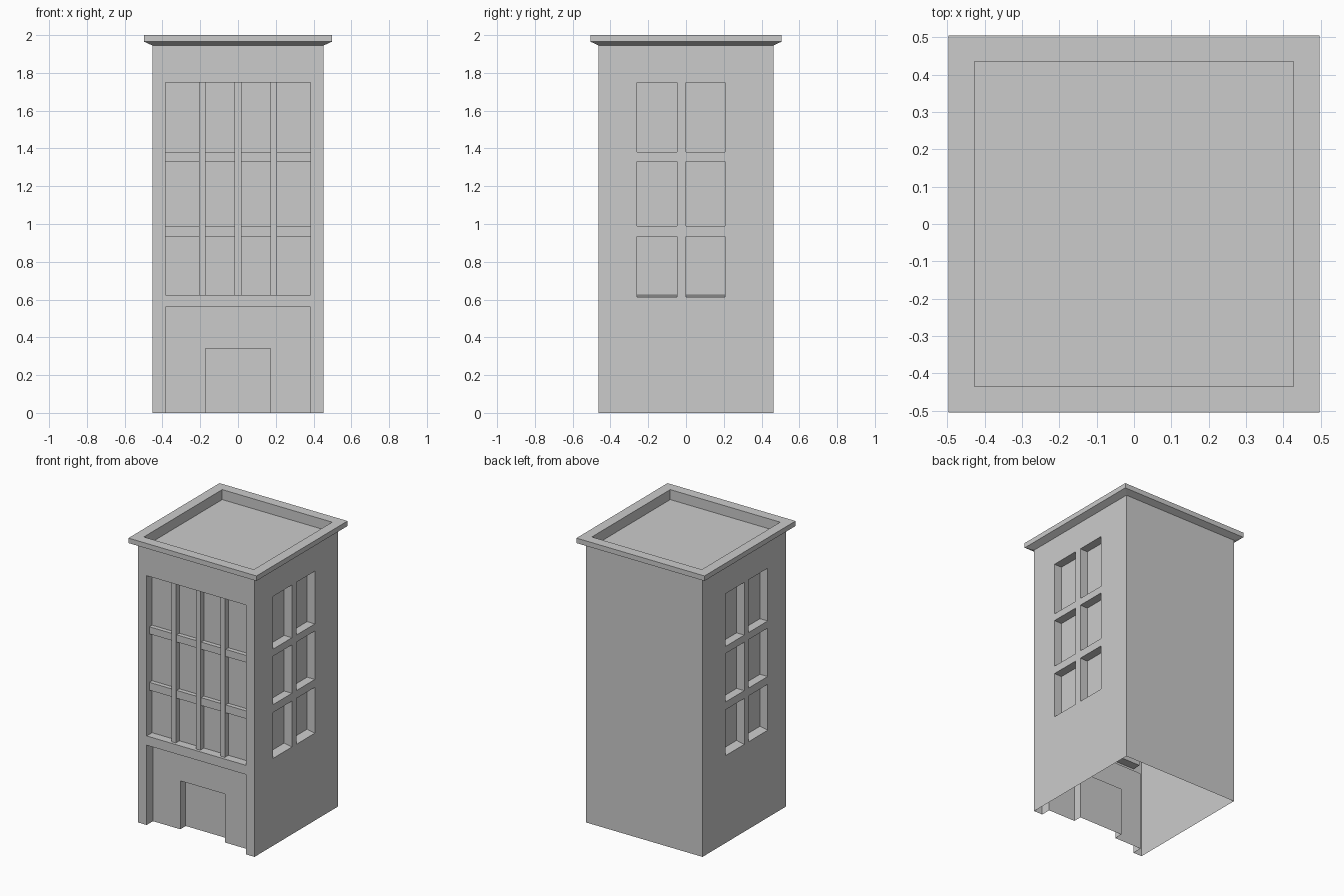
import bpy, bmesh
from mathutils import Matrix

if "Cube" in bpy.data.objects:
    bpy.data.objects.remove(bpy.data.objects["Cube"])

HX, HY, WALL_TOP = 0.4525, 0.463, 1.945
ROWS = [(0.625, 0.935), (0.99, 1.33), (1.38, 1.75)]


def make_object(name, bm):
    bmesh.ops.remove_doubles(bm, verts=bm.verts, dist=0.0005)
    mesh = bpy.data.meshes.new(name)
    bm.to_mesh(mesh)
    bm.free()
    obj = bpy.data.objects.new(name, mesh)
    bpy.context.collection.objects.link(obj)
    return obj


def relief_wall(name, half, place, rects, sill_drop=0.0):
    """Wall sheet with stepped recesses; rects are (u0, u1, v0, v1, depth), later ones win."""
    us = sorted({-half, half} | {u for r in rects for u in r[:2]})
    vs = sorted({0.0, WALL_TOP} | {v for r in rects for v in r[2:4]})

    def depth(i, j):
        u, v = (us[i] + us[i + 1]) / 2, (vs[j] + vs[j + 1]) / 2
        d = 0.0
        for u0, u1, v0, v1, rd in rects:
            if u0 < u < u1 and v0 < v < v1:
                d = rd
        return d

    bm = bmesh.new()

    def face(*pts):
        verts = []
        for u, v, d in pts:
            if d == 0 and v == ROWS[0][0]:
                v -= sill_drop      # sloped lower sill
            verts.append(bm.verts.new(place(u, v, d)))
        bm.faces.new(verts)

    for i in range(len(us) - 1):
        for j in range(len(vs) - 1):
            a, b, c, e = us[i], us[i + 1], vs[j], vs[j + 1]
            d = depth(i, j)
            face((a, c, d), (b, c, d), (b, e, d), (a, e, d))
            if i + 2 < len(us):
                n = depth(i + 1, j)
                if n != d:
                    face((b, c, d), (b, c, n), (b, e, n), (b, e, d))
            if j + 2 < len(vs):
                n = depth(i, j + 1)
                if n != d:
                    face((a, e, d), (b, e, d), (b, e, n), (a, e, n))
    return make_object(name, bm)


# front wall: storefront, door, window bay, horizontal bars, proud mullions
front = [(-0.385, 0.385, 0.0, 0.56, 0.07),
         (-0.173, 0.173, 0.0, 0.34, 0.13),
         (-0.385, 0.385, 0.625, 1.75, 0.06)]
front += [(-0.385, 0.385, lo[1], hi[0], 0.03) for lo, hi in zip(ROWS, ROWS[1:])]
front += [(x - 0.0175, x + 0.0175, 0.625, 1.75, 0.02) for x in (-0.19, 0.0, 0.19)]
relief_wall("front_wall", HX, lambda u, v, d: (u, -HY + d, v), front)

# side walls with two columns of windows, mirrored left to right
side = [(y0, y1, z0, z1, 0.06) for y0, y1 in ((-0.26, -0.048), (0.0, 0.206)) for z0, z1 in ROWS]
sides = relief_wall("side_walls", HY, lambda u, v, d: (HX - d, u, v), side, 0.012)
sides.modifiers.new("mirror", "MIRROR").use_axis[0] = True

# plain back wall
relief_wall("back_wall", HX, lambda u, v, d: (-u, HY - d, v), [])

# cornice, parapet and sunken roof as rectangular rings (half x, half y, z)
bm = bmesh.new()
rings = []
for x, y, z in ((HX, HY, WALL_TOP), (0.497, 0.505, 1.965), (0.497, 0.505, 2.0),
                (0.427, 0.435, 2.0), (0.427, 0.435, 1.93)):
    rings.append([bm.verts.new((sx * x, sy * y, z))
                  for sx, sy in ((-1, -1), (1, -1), (1, 1), (-1, 1))])
for lo, hi in zip(rings, rings[1:]):
    for k in range(4):
        n = (k + 1) % 4
        bm.faces.new((lo[k], lo[n], hi[n], hi[k]))
bm.faces.new(rings[-1])
make_object("cornice_and_roof", bm)
